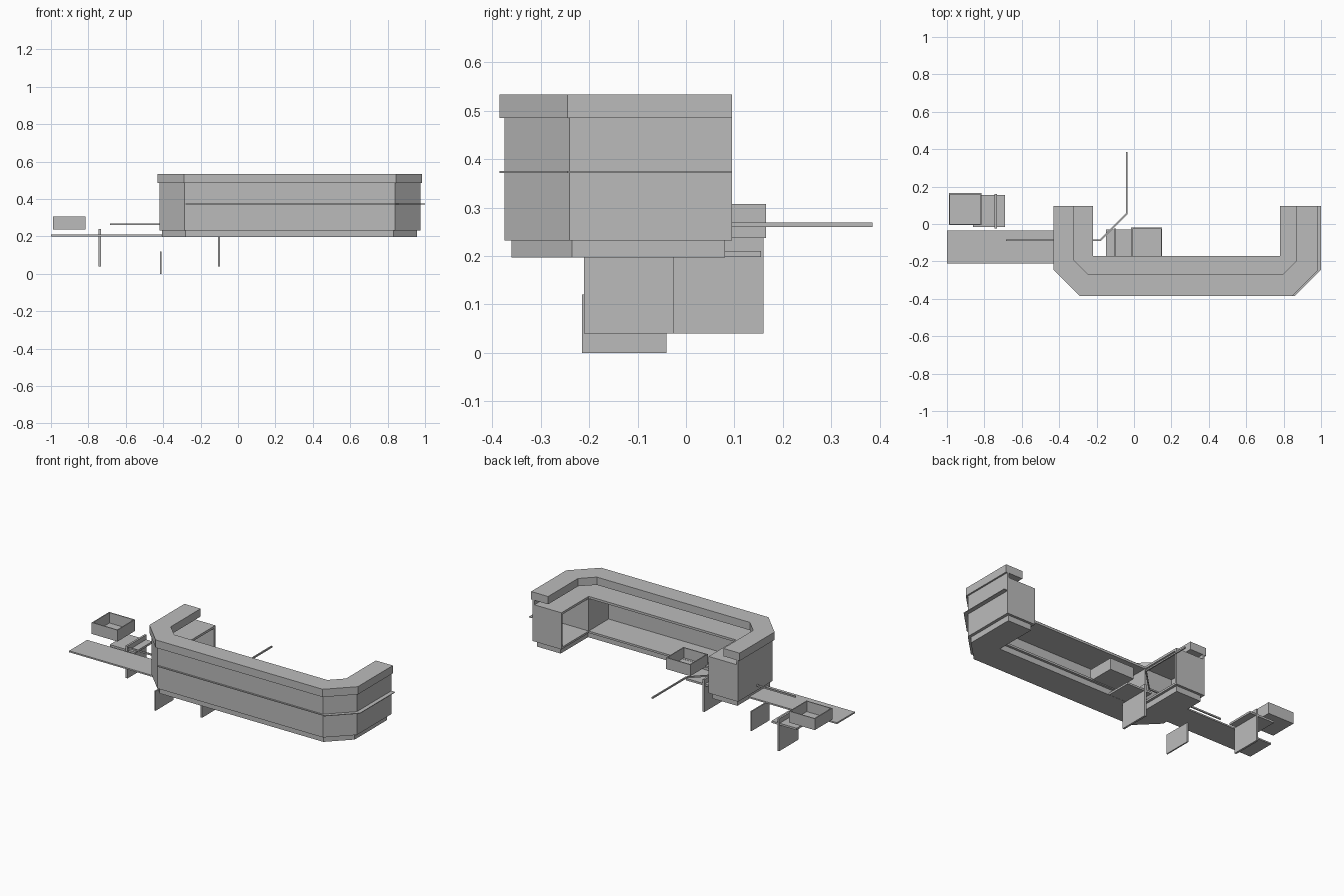
import bpy
import bmesh

cube = bpy.data.objects.get("Cube")
if cube:
    bpy.data.objects.remove(cube)

grey = bpy.data.materials.new("plain grey")
grey.use_nodes = True
colour = (0.5, 0.5, 0.5, 1)
grey.diffuse_color = colour
grey.node_tree.nodes["Principled BSDF"].inputs["Base Color"].default_value = colour


def prism(name, outline, z0, z1):
    """Extrude a plan outline between two heights."""
    bm = bmesh.new()
    face = bm.faces.new([bm.verts.new((x, y, z0)) for x, y in outline])
    moved = bmesh.ops.extrude_face_region(bm, geom=[face])["geom"]
    verts = [v for v in moved if isinstance(v, bmesh.types.BMVert)]
    bmesh.ops.translate(bm, verts=verts, vec=(0, 0, z1 - z0))
    bmesh.ops.recalc_face_normals(bm, faces=bm.faces)
    mesh = bpy.data.meshes.new(name)
    bm.to_mesh(mesh)
    bm.free()
    mesh.materials.append(grey)
    obj = bpy.data.objects.new(name, mesh)
    bpy.context.collection.objects.link(obj)
    return obj


def box(name, x0, x1, y0, y1, z0, z1):
    return prism(name, [(x0, y0), (x1, y0), (x1, y1), (x0, y1)], z0, z1)


END = 0.095  # back ends of both wings


def path(x0, x1, y, cut, end=END):
    """U-shaped plan line with cut front corners."""
    if cut == 0:
        return [(x0, end), (x0, y), (x1, y), (x1, end)]
    return [(x0, end), (x0, y + cut), (x0 + cut, y),
            (x1 - cut, y), (x1, y + cut), (x1, end)]


def band(name, outer, inner, z0, z1):
    return prism(name, outer + inner[::-1], z0, z1)


# Counter shell, ledge, worktop, floor and plinth
body = path(-0.42, 0.975, -0.375, 0.135)
lining = path(-0.408, 0.963, -0.363, 0.13)
inside = path(-0.22, 0.78, -0.17, 0)
band("outer_wall", body, lining, 0.232, 0.485)
band("top_ledge", path(-0.43, 0.985, -0.385, 0.14),
     path(-0.32, 0.87, -0.27, 0.075), 0.485, 0.533)
band("worktop", lining, inside, 0.443, 0.457)
band("cabinet_floor", lining, inside, 0.232, 0.244)
band("plinth", path(-0.405, 0.957, -0.36, 0.125, 0.08),
     path(-0.235, 0.795, -0.185, 0, 0.08), 0.197, 0.232)

# Thin trim strip around the front and left side
prism("trim_strip", [(-0.28, -0.37), (-0.28, -0.385), (0.86, -0.385), (1.0, -0.245),
                     (1.0, END), (0.97, END), (0.97, -0.235), (0.835, -0.37)], 0.371, 0.375)

# End panels and dividers in both wings
for side, x0, x1, xd in (("right", -0.408, -0.22, -0.232), ("left", 0.78, 0.963, 0.78)):
    box(side + "_end_panel", x0, x1, END - 0.012, END, 0.244, 0.443)
    box(side + "_cross_divider", x0, x1, -0.182, -0.17, 0.244, 0.443)
    box(side + "_divider", xd, xd + 0.012, -0.363, -0.182, 0.244, 0.443)

# Side desk, shelves and hanging panels
box("side_desk", -1.0, -0.40, -0.21, -0.035, 0.2, 0.209)
box("right_shelf", -0.86, -0.69, -0.015, 0.155, 0.198, 0.21)
box("middle_shelf", -0.15, 0.02, -0.2, -0.03, 0.198, 0.21)
box("right_support", -0.745, -0.733, -0.025, 0.16, 0.04, 0.238)
box("middle_support", -0.108, -0.096, -0.21, -0.025, 0.04, 0.238)
box("low_panel", -0.418, -0.41, -0.215, -0.04, 0, 0.12)


def drawer(name, x0, x1, y0, y1, z0=0.237, z1=0.307, t=0.006):
    box(name + "_base", x0, x1, y0, y1, z0, z0 + t)
    for i, x in enumerate((x0, x1 - t)):
        box(f"{name}_side_{i + 1}", x, x + t, y0 + t, y1 - t, z0 + t, z1)
    for i, y in enumerate((y0, y1 - t)):
        box(f"{name}_end_{i + 1}", x0, x1, y, y + t, z0 + t, z1)


drawer("right_drawer", -0.99, -0.815, -0.005, 0.165)
drawer("middle_drawer", -0.015, 0.15, -0.19, -0.02)

# Bent rail
w = 0.008
prism("bent_rail", [(-0.685, -0.09), (-0.178, -0.09), (-0.036, 0.052), (-0.036, 0.385),
                    (-0.036 - w, 0.385), (-0.036 - w, 0.055), (-0.181, -0.09 + w),
                    (-0.685, -0.09 + w)], 0.26, 0.269)
